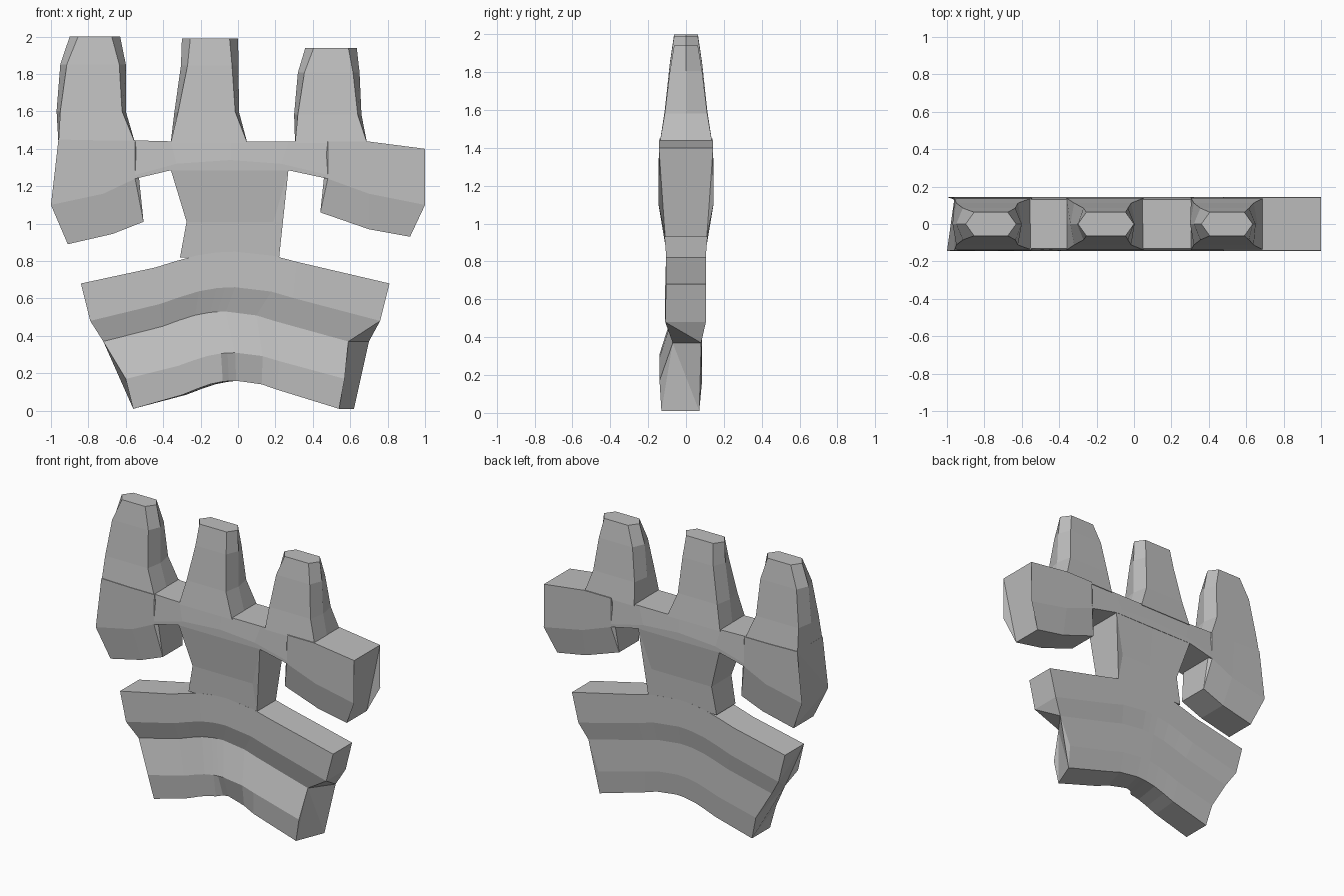
import bpy
import bmesh

# Remove the default cube
default_cube = bpy.data.objects.get("Cube")
if default_cube:
    bpy.data.objects.remove(default_cube, do_unlink=True)

# Single plain grey material
grey = bpy.data.materials.new("plain_grey")
grey.use_nodes = True
grey_value = (0.52, 0.52, 0.52, 1)
grey.diffuse_color = grey_value
grey.node_tree.nodes["Principled BSDF"].inputs["Base Color"].default_value = grey_value


def loft(name, rings):
    """Join closed rings with equal point counts and cap both ends."""
    mesh = bpy.data.meshes.new(name)
    bm = bmesh.new()
    loops = [[bm.verts.new(point) for point in ring] for ring in rings]
    count = len(loops[0])
    for lower, upper in zip(loops, loops[1:]):
        for i in range(count):
            j = (i + 1) % count
            bm.faces.new((lower[i], lower[j], upper[j], upper[i]))
    bm.faces.new(loops[0])
    bm.faces.new(loops[-1])
    # Long curved caps are split cleanly into triangles
    caps = [face for face in bm.faces if len(face.verts) > 4]
    bmesh.ops.triangulate(bm, faces=caps)
    bmesh.ops.recalc_face_normals(bm, faces=bm.faces)
    bm.to_mesh(mesh)
    bm.free()
    obj = bpy.data.objects.new(name, mesh)
    mesh.materials.append(grey)
    bpy.context.collection.objects.link(obj)
    return obj


def slab(name, columns):
    """Columns run left to right; each lists (x, z, front_y, back_y) from top down."""
    rings = []
    for column in columns:
        front = [(x, front_y, z) for x, z, front_y, back_y in column]
        back = [(x, back_y, z) for x, z, front_y, back_y in column]
        rings.append(front + back[::-1])
    return loft(name, rings)


def columns_from_rows(rows):
    """Rows are (points, half_depth); turn them into slab columns."""
    return [[(*points[i], -depth, depth) for points, depth in rows]
            for i in range(len(rows[0][0]))]


# Curved lower band: all rows follow one arch (position, fall)
arch = [(-1, 1), (-.52, .5), (-.38, .29), (-.25, .12), (-.13, .03),
        (-.07, .01), (0, 0), (.25, .13), (.4, .32), (1, 1)]
# left x, front right x, back right x, crown z, drop, front y, back y, step depth
band_rows = [
    (-.84, .81, .81, .85, .17, -.105, .105, 0),
    (-.79, .76, .76, .66, .18, -.11, .105, 0),
    (-.72, .59, .70, .53, .16, -.07, .08, 0),
    (-.60, .57, .62, .31, .14, -.14, .085, 0),
    (-.56, .54, .62, .16, .15, -.13, .07, .04),
]
band_rings = []
for t, fall in arch:
    front, back = [], []
    for left, right, back_right, crown, drop, front_y, back_y, step in band_rows:
        centre_fade = max(0, 1 - abs(t) / 0.4)
        y = front_y + (step * centre_fade if t > -0.1 else 0)
        z = crown - drop * fall
        for points, end, depth in ((front, right, y), (back, back_right, back_y)):
            x = (left + end) / 2 + t * (end - left) / 2
            points.append((x, depth, z))
    band_rings.append(front + back[::-1])
loft("lower_band", band_rings)

# Neck, flaring towards the crossbar
slab("neck", columns_from_rows([
    ([(-.36, 1.29), (-.04, 1.30), (.27, 1.29)], .144),
    ([(-.275, 1.01), (-.04, 1.01), (.19, 1.01)], .11),
    ([(-.31, .82), (-.04, .82), (.22, .82)], .104),
]))

# Crossbar with a gently raised crease
slab("crossbar", columns_from_rows([
    ([(-.55, 1.445), (-.36, 1.44), (-.04, 1.44), (.27, 1.44), (.48, 1.44)], .132),
    ([(-.55, 1.26), (-.33, 1.32), (-.04, 1.34), (.23, 1.32), (.48, 1.26)], .145),
    ([(-.55, 1.24), (-.36, 1.285), (-.04, 1.285), (.27, 1.285), (.48, 1.24)], .145),
]))

# Drooping lobes at both ends of the crossbar
slab("right_lobe", columns_from_rows([
    ([(-.96, 1.45), (-.74, 1.445), (-.55, 1.445)], .14),
    ([(-1, 1.10), (-.72, 1.16), (-.55, 1.24)], .145),
    ([(-.91, .89), (-.67, .945), (-.505, 1.01)], .11),
]))
slab("left_lobe", columns_from_rows([
    ([(.48, 1.44), (.69, 1.44), (1, 1.40)], .143),
    ([(.48, 1.24), (.70, 1.16), (1, 1.10)], .145),
    ([(.44, 1.06), (.70, .97), (.92, .93)], .11),
]))


# Tapered prongs with faceted sides
def prong(name, top, left_edge, right_edge):
    base = 1.43
    levels = [(0, .138, 0), (.3, .112, .02), (.74, .085, .035), (1, .063, .045)]
    rings = []
    for (part, depth, cut), left, right in zip(levels, left_edge, right_edge):
        z = base + part * (top - base)
        rings.append([
            (left, 0, z), (left + cut, -depth, z), (right - cut, -depth, z),
            (right, 0, z), (right - cut, depth, z), (left + cut, depth, z)])
    loft(name, rings)


prong("right_prong", 2.0, (-.96, -.97, -.95, -.90), (-.55, -.60, -.60, -.63))
prong("middle_prong", 1.99, (-.36, -.34, -.305, -.30), (.05, .005, .003, 0))
prong("left_prong", 1.94, (.305, .30, .32, .36), (.69, .66, .65, .635))
